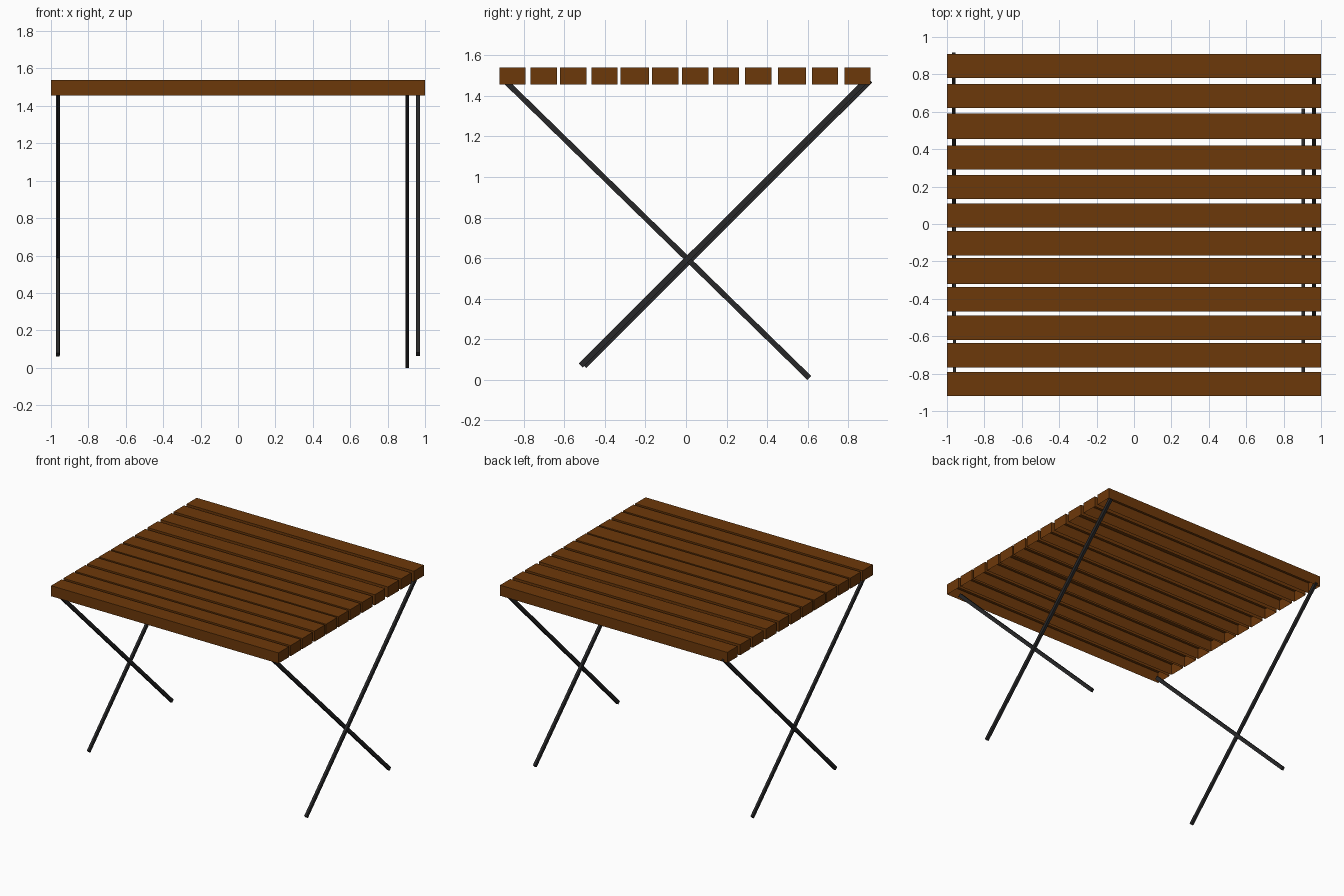
import bpy
import bmesh
from mathutils import Vector, Matrix

if "Cube" in bpy.data.objects:
    bpy.data.objects.remove(bpy.data.objects["Cube"])


def material(name, color):
    m = bpy.data.materials.new(name)
    m.diffuse_color = (*color, 1)
    m.use_nodes = True
    m.node_tree.nodes["Principled BSDF"].inputs["Base Color"].default_value = m.diffuse_color
    return m


wood = material("brown_wood", (0.152, 0.040, 0.003))
metal = material("dark_metal", (0.02, 0.02, 0.021))


def add_object(name, bm, mat):
    me = bpy.data.meshes.new(name)
    bm.to_mesh(me)
    bm.free()
    me.materials.append(mat)
    o = bpy.data.objects.new(name, me)
    bpy.context.collection.objects.link(o)
    return o


# slat: box shell with an open underside
def slat(name, y0, y1, z0=1.455, z1=1.539):
    bm = bmesh.new()
    size = Matrix.Diagonal((2.0, y1 - y0, z1 - z0, 1))
    bmesh.ops.create_cube(bm, size=1, matrix=size)
    bm.normal_update()
    under = [f for f in bm.faces if f.normal.z < -0.9]
    bmesh.ops.delete(bm, geom=under, context='FACES_ONLY')
    add_object(name, bm, wood).location = (0, (y0 + y1) / 2, (z0 + z1) / 2)


# leg: rectangular bar between two (y, z) points
def leg(name, x, top, foot, width=0.018, depth=0.027):
    a, b = Vector((x, *foot)), Vector((x, *top))
    axis = (b - a).normalized()
    side = Vector((1, 0, 0))
    rot = Matrix((side, axis.cross(side), axis)).transposed().to_4x4()
    bm = bmesh.new()
    bmesh.ops.create_cube(bm, size=1, matrix=Matrix.Translation((a + b) / 2) @ rot
                          @ Matrix.Diagonal((width, depth, (b - a).length, 1)))
    add_object(name, bm, metal)


# table top: twelve slightly uneven slats (front edge, back edge)
edges = [(-0.92, -0.79), (-0.767, -0.637), (-0.62, -0.49), (-0.467, -0.338),
         (-0.322, -0.182), (-0.168, -0.037), (-0.019, 0.11), (0.133, 0.262),
         (0.291, 0.421), (0.454, 0.592), (0.62, 0.749), (0.781, 0.909)]
for i, (y0, y1) in enumerate(edges):
    slat(f"top_slat_{i + 1}", y0, y1)

# crossed legs
leg("right_front_top_leg", 0.905, (-0.885, 1.467), (0.608, 0.0095), 0.02)
leg("right_back_top_leg", 0.962, (0.885, 1.473), (-0.519, 0.071), 0.02)
leg("left_front_top_leg", -0.960, (-0.885, 1.467), (0.54, 0.076))
leg("left_back_top_leg", -0.964, (0.908, 1.476), (-0.501, 0.069))
